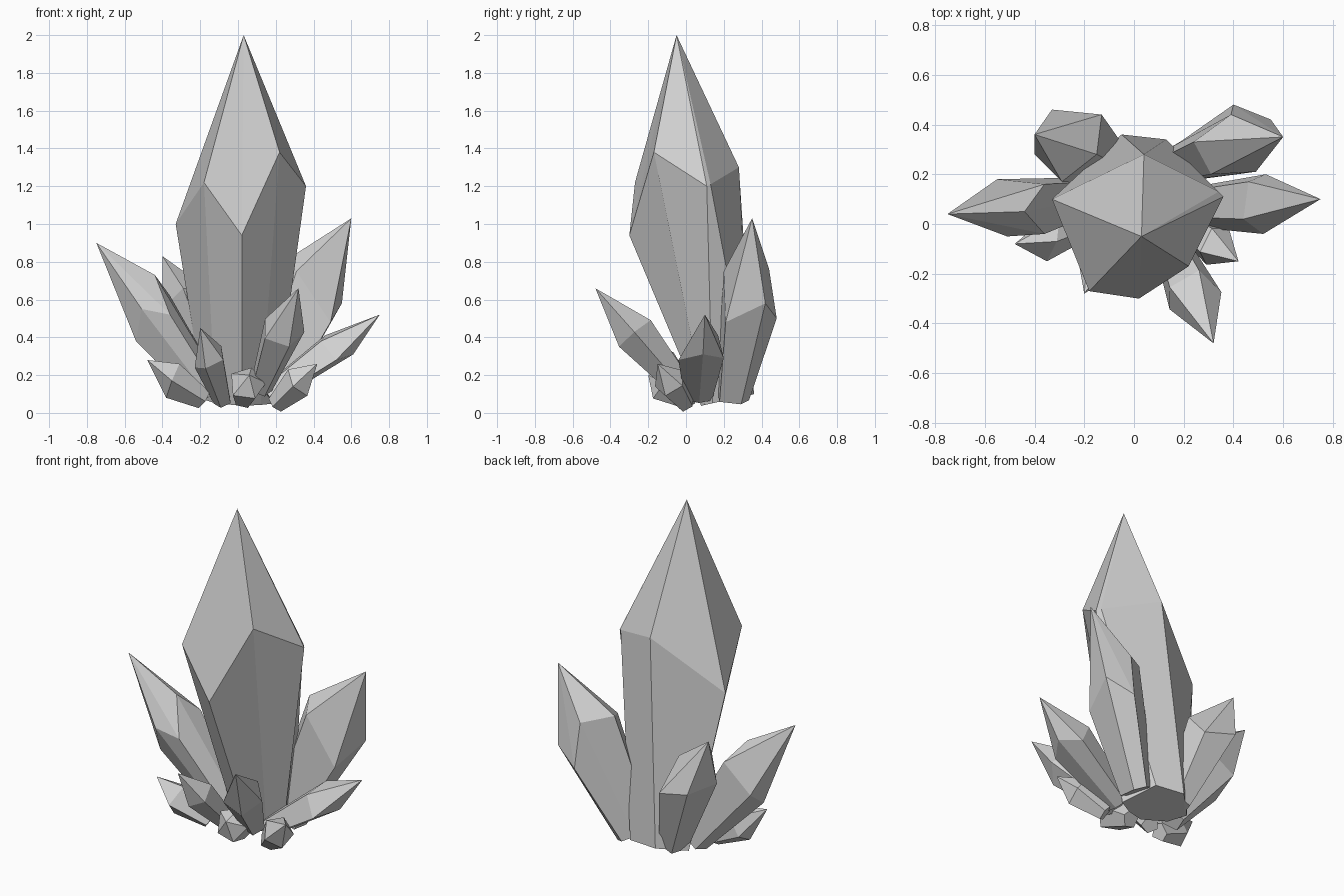
import bpy, bmesh, math, random
from mathutils import Vector

cube = bpy.data.objects.get("Cube")
if cube:
    bpy.data.objects.remove(cube, do_unlink=True)

random.seed(4)

# One pale grey mineral colour
stone = bpy.data.materials.new("grey_crystal")
stone.use_nodes = True
grey = (0.64, 0.64, 0.64, 1)
stone.diffuse_color = grey
stone.node_tree.nodes["Principled BSDF"].inputs["Base Color"].default_value = grey


def build(name, tip, shoulder, base):
    """Join a base ring, an uneven shoulder ring and a point into one crystal."""
    bm = bmesh.new()
    top = bm.verts.new(tip)
    ring = [bm.verts.new(p) for p in shoulder]
    foot = [bm.verts.new(p) for p in base]
    n = len(ring)
    for i in range(n):
        j = (i + 1) % n
        bm.faces.new((ring[i], ring[j], top))
        bm.faces.new((foot[i], foot[j], ring[j], ring[i]))
    bm.faces.new(foot[::-1])
    bmesh.ops.recalc_face_normals(bm, faces=bm.faces)
    mesh = bpy.data.meshes.new(name)
    bm.to_mesh(mesh)
    bm.free()
    mesh.materials.append(stone)
    bpy.context.collection.objects.link(bpy.data.objects.new(name, mesh))


def cut_crystal(name, tip, root, shoulder, scale):
    """Shrink the shoulder's cross-section around the root to make the foot."""
    axis = (Vector(tip) - Vector(root)).normalized()
    mid = sum((Vector(p) for p in shoulder), Vector()) / len(shoulder)
    offsets = [Vector(p) - mid for p in shoulder]
    foot = [Vector(root) + (o - axis * o.dot(axis)) * scale for o in offsets]
    build(name, tip, shoulder, foot)


def shard(name, tip, root, radius, waist, turn):
    """A regular five-sided leaning crystal with an uneven shoulder."""
    a, b = Vector(root), Vector(tip)
    axis = b - a
    u = axis.cross(Vector((0, 0, 1))).normalized()
    v = u.cross(axis).normalized()
    ring = []
    for i in range(5):
        t = turn + math.tau * i / 5
        along = waist + random.uniform(-0.08, 0.08)
        ring.append(a + axis * along + (u * math.cos(t) + v * math.sin(t)) * radius)
    cut_crystal(name, tip, root, ring, 0.55)


# Tall central crystal, its foot sloping up towards the back
build("main_crystal", (0.03, -0.05, 2.0),
      [(0.36, 0.11, 1.2), (0.34, 0.13, 1.21), (0.04, 0.28, 1.3), (-0.33, 0.1, 1.0),
       (-0.18, -0.27, 1.22), (0.02, -0.3, 0.94), (0.22, -0.17, 1.38)],
      [(x, y, 0.02 + 0.22 * y) for x, y in ((0.2, 0.14), (0.13, 0.34), (-0.05, 0.36),
                                            (-0.18, 0.23), (-0.12, 0.14), (0.02, 0.08),
                                            (0.12, 0.1))])

# Large side crystals
cut_crystal("left_large_crystal", (0.6, 0.35, 1.03), (0.16, 0.25, 0.09),
            [(0.39, 0.44, 0.76), (0.24, 0.33, 0.8), (0.31, 0.2, 0.75),
             (0.49, 0.21, 0.48), (0.55, 0.42, 0.58), (0.4, 0.48, 0.5)], 0.58)
cut_crystal("right_large_crystal", (-0.75, 0.04, 0.9), (-0.14, 0.12, 0.1),
            [(-0.44, 0.05, 0.73), (-0.36, -0.04, 0.52), (-0.51, -0.05, 0.55),
             (-0.54, 0.04, 0.38), (-0.55, 0.18, 0.48), (-0.36, 0.16, 0.62)], 0.55)
cut_crystal("back_crystal", (-0.4, 0.36, 0.83), (-0.09, 0.245, 0.1),
            [(-0.13, 0.44, 0.48), (-0.33, 0.46, 0.53), (-0.4, 0.28, 0.55),
             (-0.29, 0.17, 0.66), (-0.15, 0.28, 0.65)], 0.55)
cut_crystal("left_low_crystal", (0.75, 0.1, 0.52), (0.16, 0.07, 0.09),
            [(0.53, 0.2, 0.29), (0.46, 0.17, 0.41), (0.44, 0.02, 0.38),
             (0.52, -0.04, 0.28), (0.61, 0.09, 0.31)], 0.6)

# Small crystals around the front of the foot
cut_crystal("right_small_crystal", (-0.48, -0.08, 0.28), (-0.18, 0.0, 0.07),
            [(-0.31, -0.07, 0.26), (-0.35, -0.15, 0.17), (-0.38, -0.06, 0.08),
             (-0.36, 0.02, 0.12), (-0.3, 0.02, 0.22)], 0.55)
shard("front_crystal", (0.32, -0.48, 0.66), (0.12, -0.02, 0.13), 0.115, 0.62, 0.9)
shard("front_right_crystal", (-0.2, -0.28, 0.45), (-0.08, 0.04, 0.06), 0.09, 0.56, 0.9)
shard("left_small_crystal", (0.42, -0.15, 0.26), (0.2, 0.0, 0.045), 0.09, 0.6, 0.9)
shard("front_small_crystal", (0.06, -0.2, 0.2), (0.03, 0.01, 0.07), 0.1, 0.62, 0.6)
